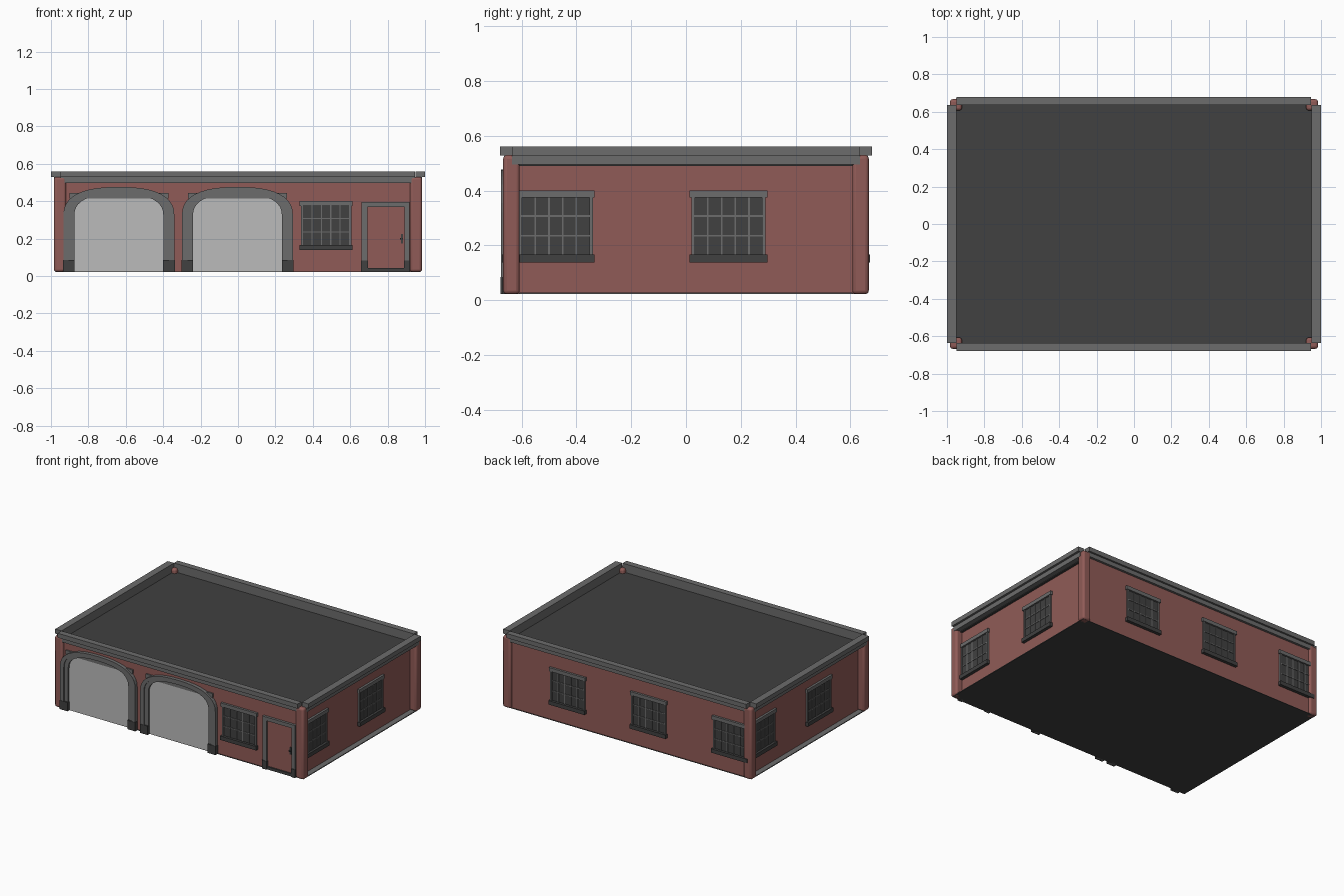
import bpy, bmesh, math
from mathutils import Matrix, Vector

if "Cube" in bpy.data.objects:
    bpy.data.objects.remove(bpy.data.objects["Cube"])


def material(name, c):
    m = bpy.data.materials.new(name)
    m.diffuse_color = (*c, 1)
    m.use_nodes = True
    m.node_tree.nodes["Principled BSDF"].inputs["Base Color"].default_value = m.diffuse_color
    return m


RED = material("red brick", (0.28, 0.105, 0.095))
GREY = material("grey stone", (0.15, 0.15, 0.15))
DARK = material("dark grey", (0.052, 0.052, 0.052))
LIGHT = material("light gate grey", (0.50, 0.50, 0.50))
BOTTOM = 0.022


def finish(name, bm, mat):
    bmesh.ops.recalc_face_normals(bm, faces=bm.faces)
    me = bpy.data.meshes.new(name)
    bm.to_mesh(me)
    bm.free()
    me.materials.append(mat)
    ob = bpy.data.objects.new(name, me)
    bpy.context.collection.objects.link(ob)
    return ob


def boxes(name, mat, spans, place=Matrix()):
    """One object from boxes given as (x0, x1, y0, y1, z0, z1)."""
    bm = bmesh.new()
    for x0, x1, y0, y1, z0, z1 in spans:
        m = Matrix.Translation(((x0 + x1) / 2, (y0 + y1) / 2, (z0 + z1) / 2))
        s = Matrix.Diagonal((x1 - x0, y1 - y0, z1 - z0, 1))
        bmesh.ops.create_cube(bm, size=1, matrix=place @ m @ s)
    return finish(name, bm, mat)


# Main body, floor, side ledges and flat roof
boxes("walls", RED, [(-0.935, 0.935, -0.65, 0.65, BOTTOM + 0.002, 0.497)])
boxes("floor", DARK, [(-0.975, 0.975, -0.655, 0.655, BOTTOM, BOTTOM + 0.003)])
boxes("side_ledges", GREY, [(s * 0.955 - 0.02, s * 0.955 + 0.02, -0.61, 0.61,
                             BOTTOM + 0.003, BOTTOM + 0.006) for s in (-1, 1)])
boxes("roof", DARK, [(-0.95, 0.95, -0.637, 0.637, 0.49, 0.499)])

# Stepped cornice on the four sides
cornice = []
for s in (-1, 1):
    def span(a, b):
        return tuple(sorted((s * a, s * b)))
    cornice += [(-0.95, 0.945, *span(0.635, 0.665), 0.498, 0.53),
                (-0.95, 0.945, *span(0.635, 0.678), 0.528, 0.56),
                (*span(0.95, 0.985), -0.635, 0.635, 0.495, 0.53),
                (*span(0.95, 1.0), -0.635, 0.635, 0.528, 0.56)]
boxes("cornice", GREY, cornice)

# Rounded corner columns
for sx in (-1, 1):
    for sy in (-1, 1):
        x, y = sx * 0.952, sy * 0.637
        col = boxes("corner_column", RED, [(x - 0.032, x + 0.032, y - 0.03, y + 0.03, BOTTOM, 0.53)])
        b = col.modifiers.new("round", "BEVEL")
        b.width, b.segments = 0.014, 3
        bpy.context.view_layer.objects.active = col
        col.select_set(True)
        bpy.ops.object.shade_smooth_by_angle(angle=math.radians(40))
        col.select_set(False)


def arch_line(half, top, spring=0.32, n=20):
    pts = [(-half, BOTTOM)]
    for i in range(n + 1):
        a = math.pi * (1 - i / n)
        c, s = math.cos(a), math.sin(a)
        pts.append((math.copysign(abs(c) ** 0.8, c) * half,
                    spring + (top - spring) * abs(s) ** 0.8))
    return pts + [(half, BOTTOM)]


def arch(name, cx, outer, inner, y0, y1):
    bm = bmesh.new()
    rings = []
    for line, y in ((outer, y0), (outer, y1), (inner, y1), (inner, y0)):
        rings.append([bm.verts.new((cx + x, y, z)) for x, z in line])
    for k in range(4):
        a, b = rings[k], rings[(k + 1) % 4]
        for i in range(len(a) - 1):
            bm.faces.new((a[i], a[i + 1], b[i + 1], b[i]))
    for e in (0, -1):
        bm.faces.new([r[e] for r in rings])
    return finish(name, bm, GREY)


# Two arched gateways
for cx in (-0.637, -0.003):
    lines = [arch_line(0.297, 0.476), arch_line(0.268, 0.458), arch_line(0.238, 0.44)]
    arch("outer_arch", cx, lines[0], lines[1], -0.675, -0.64)
    arch("inner_arch", cx, lines[1], lines[2], -0.668, -0.64)
    boxes("gate_panel", LIGHT, [(cx - 0.245, cx + 0.245, -0.655, -0.648, BOTTOM, 0.418)])
    boxes("gate_lintel", GREY, [(cx - 0.265, cx + 0.265, -0.66, -0.645, 0.415, 0.445)])
    boxes("arch_feet", DARK, [(cx + s * 0.268 - 0.031, cx + s * 0.268 + 0.031,
                               -0.677, -0.645, BOTTOM, 0.085) for s in (-1, 1)])


# Windows: glass, bars, frame, lintel and sill
def window(x, y, turn):
    p = Matrix.Translation((x, y, 0)) @ Matrix.Rotation(math.radians(turn), 4, "Z")
    boxes("window_glass", DARK, [(-0.127, 0.127, -0.004, 0.002, 0.15, 0.38)], p)
    bars = [(i * 0.05 - 0.003, i * 0.05 + 0.003, -0.008, 0, 0.16, 0.378)
            for i in (-1.5, -0.5, 0.5, 1.5)]
    bars += [(-0.125, 0.125, -0.008, 0, z - 0.003, z + 0.003) for z in (0.235, 0.307)]
    boxes("window_bars", GREY, bars, p)
    boxes("window_frame", GREY, [(-0.135, -0.123, -0.012, 0, 0.16, 0.38),
                                 (0.123, 0.135, -0.012, 0, 0.16, 0.38),
                                 (-0.142, 0.142, -0.016, 0, 0.374, 0.4)], p)
    boxes("window_sill", DARK, [(-0.142, 0.142, -0.022, 0, 0.138, 0.166)], p)


window(0.471, -0.65, 0)
for x in (0.475, -0.165, -0.81):
    window(x, 0.65, 180)
for s, turn in ((1, 90), (-1, -90)):
    for y in (-0.475, 0.155):
        window(s * 0.935, s * y, turn)

# Entrance door with surround, dark feet, threshold and handle
boxes("door_panel", RED, [(0.69, 0.893, -0.655, -0.648, BOTTOM, 0.372)])
boxes("door_frame", GREY, [(0.66, 0.693, -0.668, -0.645, BOTTOM, 0.396),
                           (0.89, 0.917, -0.668, -0.645, BOTTOM, 0.396),
                           (0.66, 0.917, -0.668, -0.645, 0.37, 0.396)])
boxes("door_feet", DARK, [(0.658, 0.695, -0.671, -0.645, BOTTOM, 0.082),
                          (0.888, 0.919, -0.671, -0.645, BOTTOM, 0.082),
                          (0.695, 0.888, -0.664, -0.645, BOTTOM, 0.042)])
boxes("door_handle", DARK, [(0.871, 0.881, -0.66, -0.652, 0.175, 0.225),
                            (0.866, 0.881, -0.668, -0.658, 0.196, 0.204)])
